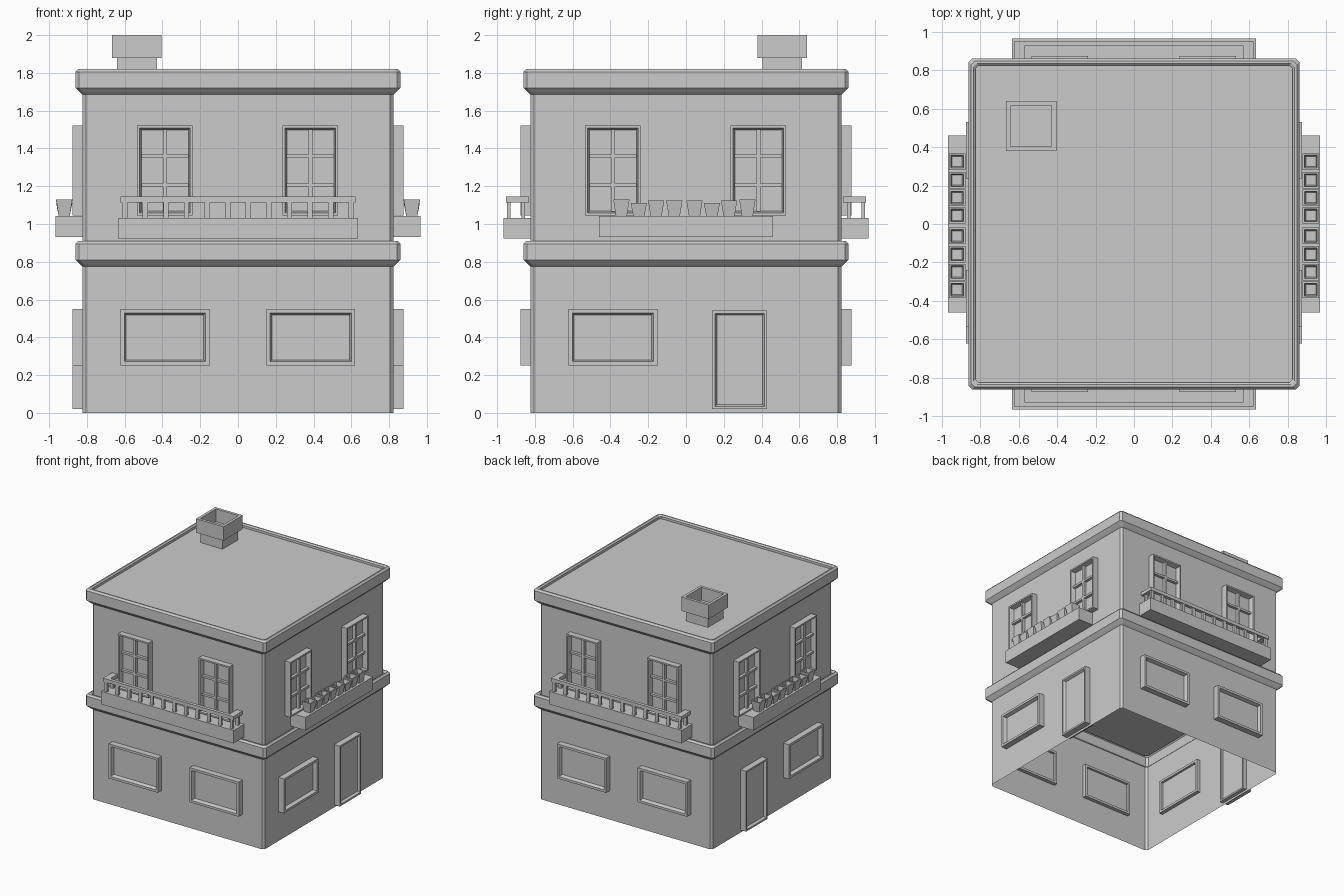
import bpy, bmesh
from math import radians
from mathutils import Matrix

if "Cube" in bpy.data.objects:
    bpy.data.objects.remove(bpy.data.objects["Cube"])


def ring_points(hx, hy, c):
    """Rectangle outline, corners cut by c when c > 0."""
    if c == 0:
        return [(-hx, -hy), (hx, -hy), (hx, hy), (-hx, hy)]
    return [(-hx + c, -hy), (hx - c, -hy), (hx, -hy + c), (hx, hy - c),
            (hx - c, hy), (-hx + c, hy), (-hx, hy - c), (-hx, -hy + c)]


def loft(bm, rings, at=(0, 0), c=0, cap=(True, True), mat=Matrix()):
    """Bridge stacked rectangles (half x, half y, height), cap the ends."""
    loops = [[bm.verts.new(mat @ Matrix.Translation((at[0], at[1], z)) @ Matrix.Identity(4)
                           @ Matrix.Translation((x, y, 0)).translation)
              for x, y in ring_points(hx, hy, c)] for hx, hy, z in rings]
    n = len(loops[0])
    for a, b in zip(loops, loops[1:]):
        for i in range(n):
            j = (i + 1) % n
            bm.faces.new((a[i], a[j], b[j], b[i]))
    if cap[0]:
        bm.faces.new(loops[0][::-1])
    if cap[1]:
        bm.faces.new(loops[-1])


def box(bm, x0, x1, y0, y1, z0, z1, mat=Matrix()):
    hx, hy = (x1 - x0) / 2, (y1 - y0) / 2
    loft(bm, [(hx, hy, z0), (hx, hy, z1)], ((x0 + x1) / 2, (y0 + y1) / 2), mat=mat)


def finish(name, bm):
    mesh = bpy.data.meshes.new(name)
    bm.to_mesh(mesh)
    bm.free()
    ob = bpy.data.objects.new(name, mesh)
    bpy.context.collection.objects.link(ob)
    return ob


def wall(angle):
    """Wall space: x along the wall, y up, z outward."""
    return Matrix.Rotation(radians(angle), 4, 'Z') @ Matrix.Rotation(radians(90), 4, 'X')


# Two storeys with flared cornice and sunken top
for name, z, base in (("lower_storey", 0, 0), ("upper_storey", 0.91, -0.03)):
    profile = [(0.823, base), (0.823, 0.775), (0.835, 0.785), (0.86, 0.81), (0.86, 0.895),
               (0.847, 0.91), (0.836, 0.91), (0.825, 0.90), (0.825, 0.88)]
    bm = bmesh.new()
    loft(bm, [(r, r, z + h) for r, h in profile], c=0.018, cap=(False, True))
    finish(name, bm)

# Hollow chimney
bm = bmesh.new()
loft(bm, [(r, r, h) for r, h in ((0.105, 1.78), (0.105, 1.88), (0.131, 1.88), (0.131, 2.0),
                                 (0.107, 2.0), (0.107, 1.89))], at=(-0.535, 0.51))
finish("chimney", bm)


def framed_panel(bm, mat, x, y, w, h, rim, pane):
    """Frame through the wall with a recessed panel on both sides."""
    a, b = w / 2, h / 2
    ia, ib = a - rim, b - rim
    loft(bm, [(ia, ib, 0.81), (ia, ib, 0.79), (a, b, 0.79), (a, b, 0.875),
              (ia, ib, 0.875), (ia - 0.01, ib - 0.01, pane)], (x, y), mat=mat)


def sash_window(bm, mat, x):
    framed_panel(bm, mat, x, 1.283, 0.294, 0.475, 0.013, 0.835)
    box(bm, x - 0.011, x + 0.011, 1.065, 1.50, 0.83, 0.86, mat)
    for y in (1.205, 1.36):
        box(bm, x - 0.125, x + 0.125, y - 0.009, y + 0.009, 0.83, 0.859, mat)


# Windows and doors on each wall; left wall mirrors the right
for side, angle, m in (("front", 0, 1), ("right", 90, 1), ("back", 180, -1), ("left", -90, -1)):
    mat = wall(angle)
    bm = bmesh.new()
    for x in (-0.387, 0.383):
        sash_window(bm, mat, x * m)
    finish(side + "_upper_windows", bm)

    bm = bmesh.new()
    xs = (-0.387, 0.385) if side in ("front", "back") else (-0.387,)
    for x in xs:
        framed_panel(bm, mat, x * m, 0.40, 0.47, 0.298, 0.02, 0.845)
    finish(side + "_lower_windows", bm)

    if side in ("right", "left"):
        bm = bmesh.new()
        x = 0.284 * m
        framed_panel(bm, mat, x, 0.281, 0.292, 0.522, 0.015, 0.855)
        finish(side + "_door", bm)

# Balconies at front and back
for side, angle in (("front", 0), ("back", 180)):
    mat = wall(angle)
    bm = bmesh.new()
    box(bm, -0.634, 0.634, 0.922, 1.033, 0.815, 0.965, mat)
    finish(side + "_balcony_slab", bm)
    bm = bmesh.new()
    box(bm, -0.622, 0.622, 1.115, 1.145, 0.925, 0.953, mat)
    for s in (-1, 1):
        x0, x1 = sorted((s * 0.57, s * 0.622))
        box(bm, x0, x1, 1.115, 1.145, 0.83, 0.925, mat)
        box(bm, s * 0.598 - 0.014, s * 0.598 + 0.014, 1.03, 1.12, 0.852, 0.87, mat)
    for i in range(12):
        x = (i - 5.5) * 0.109
        box(bm, x - 0.014, x + 0.014, 1.03, 1.12, 0.93, 0.948, mat)
    finish(side + "_balustrade", bm)

# Planter shelves with square tapered pots
pots = [(-0.342, 1.13), (-0.25, 1.112), (-0.158, 1.125), (-0.062, 1.125),
        (0.045, 1.125), (0.137, 1.112), (0.228, 1.125), (0.325, 1.13)]
for side, s in (("right", 1), ("left", -1)):
    bm = bmesh.new()
    x0, x1 = sorted((s * 0.815, s * 0.967))
    box(bm, x0, x1, -0.46, 0.46, 0.93, 1.042)
    finish(side + "_planter_shelf", bm)
    bm = bmesh.new()
    for y, top in pots:
        loft(bm, [(r, r, z) for r, z in ((0.029, 1.04), (0.043, top), (0.033, top),
                                         (0.026, 1.07))], at=(s * 0.92, y))
    finish(side + "_flower_pots", bm)
